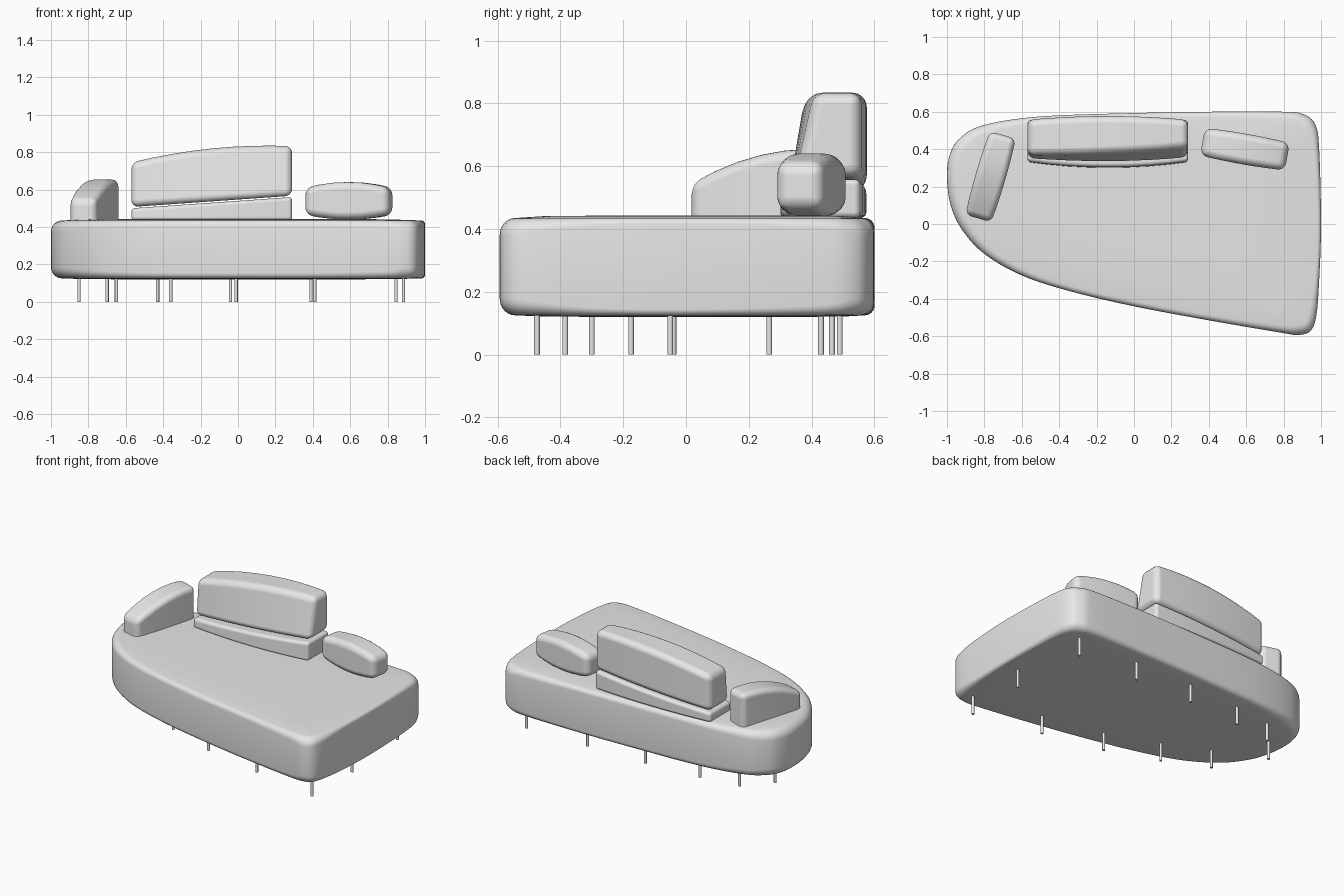
import bpy, bmesh, math
from mathutils import Vector

if "Cube" in bpy.data.objects:
    bpy.data.objects.remove(bpy.data.objects["Cube"], do_unlink=True)

grey = bpy.data.materials.new("light_grey_fabric")
grey.use_nodes = True
grey.diffuse_color = (0.8, 0.8, 0.8, 1)
grey.node_tree.nodes["Principled BSDF"].inputs["Base Color"].default_value = (0.8, 0.8, 0.8, 1)


def finish(name, bm, bevel=0):
    bmesh.ops.recalc_face_normals(bm, faces=bm.faces)
    mesh = bpy.data.meshes.new(name)
    bm.to_mesh(mesh)
    bm.free()
    mesh.materials.append(grey)
    obj = bpy.data.objects.new(name, mesh)
    bpy.context.collection.objects.link(obj)
    mesh.shade_smooth()
    if bevel:
        mod = obj.modifiers.new("soft_edges", "BEVEL")
        mod.width = bevel
        mod.segments = 5
        mod.limit_method = 'ANGLE'
        mod.angle_limit = math.radians(40)
        mod.use_clamp_overlap = False
        mod.harden_normals = True
    return obj


def loft(bm, rings):
    """Skin closed rings and cap both ends."""
    rows = [[bm.verts.new(p) for p in ring] for ring in rings]
    n = len(rows[0])
    for a, b in zip(rows, rows[1:]):
        for i in range(n):
            j = (i + 1) % n
            bm.faces.new((a[i], a[j], b[j], b[i]))
    bm.faces.new(rows[0])
    bm.faces.new(rows[-1])


def smooth_loop(points, steps):
    """Closed Catmull-Rom curve through the points."""
    pts = [Vector(p) for p in points]
    n, out = len(pts), []
    for i in range(n):
        a, b, c, d = (pts[(i + k) % n] for k in (-1, 0, 1, 2))
        for s in range(steps):
            t = s / steps
            out.append(0.5 * (2 * b + (c - a) * t + (2 * a - 5 * b + 4 * c - d) * t * t
                              + (3 * b - a - 3 * c + d) * t ** 3))
    return out


# Seat base: plan outline as x, y and edge rounding
plan = [(1, 0, .02), (.99, .4, .03), (.97, .53, .05), (.91, .585, .055), (.8, .6, .04),
        (.4, .6, .03), (0, .593, .03), (-.5, .575, .035), (-.8, .53, .05), (-.93, .46, .06),
        (-.985, .37, .06), (-1, .25, .06), (-.98, .1, .06), (-.92, -.03, .055),
        (-.8, -.16, .045), (-.6, -.275, .035), (-.34, -.36, .03), (0, -.44, .03),
        (.4, -.515, .03), (.78, -.58, .04), (.88, -.593, .055), (.945, -.57, .055),
        (.975, -.49, .045), (.99, -.3, .025)]
loop = smooth_loop(plan, 5)
count = len(loop)
normals = []
for i in range(count):
    d = loop[(i + 1) % count] - loop[i - 1]
    normals.append(Vector((-d.y, d.x)).normalized())


def seat_ring(angle, top):
    ring = []
    for p, n in zip(loop, normals):
        q = p.xy + n * p.z * (1 - math.cos(angle))
        drop = p.z * (1 - math.sin(angle))
        ring.append((q.x, q.y, .435 - drop if top else .125 + drop))
    return ring


def inner_ring(scale, z):
    return [(p.x * scale, p.y * scale + .1 * (1 - scale), z) for p in loop]


angles = [math.pi / 2 * k / 6 for k in range(7)]
rings = [inner_ring(.5, .12), inner_ring(.8, .121)]
rings += [seat_ring(a, False) for a in reversed(angles)]
rings += [seat_ring(a, True) for a in angles]
rings += [inner_ring(.8, .441), inner_ring(.5, .443)]
bm = bmesh.new()
loft(bm, rings)
finish("seat_base", bm)


# Cushions: a bar whose section changes along its length, t from -1 to 1
def cushion(name, length, section, bevel, location=(0, 0), turn=0, steps=8):
    rings = []
    for i in range(steps + 1):
        t = 2 * i / steps - 1
        low_front, high_front, back, bottom, top = section(t)
        x = t * length / 2
        rings.append([(x, low_front, bottom), (x, back, bottom),
                      (x, back, top), (x, high_front, top)])
    bm = bmesh.new()
    loft(bm, rings)
    obj = finish(name, bm, bevel)
    obj.location = (*location, 0)
    obj.rotation_euler.z = math.radians(turn)


cushion("backrest_lower", .86, lambda t: (
    .3 + .03 * t * t, .305 + .03 * t * t, .575 - .02 * t * t, .435, .53 + .03 * t),
    .02, (-.14, 0))
cushion("backrest_upper", .86, lambda t: (
    .33 + .02 * t * t, .38 + .02 * t + .01 * t * t, .577 - .02 * t * t,
    .537 + .03 * t, .835 - .09 * ((.7 - t) / 1.7) ** 2), .038, (-.14, 0))
cushion("left_armrest", .46, lambda t: (
    -.082 + .008 * t * t, -.082 + .008 * t * t, .082 - .008 * t * t,
    .44 + .025 * t * t, .64 - .03 * t * t), .04, (.593, .4), -10, 6)
cushion("right_armrest", .465, lambda t: (
    -.08 + .008 * t * t, -.08 + .008 * t * t, .08 - .008 * t * t,
    .4, .655 - .11 * ((.7 - t) / 1.7) ** 2), .035, (-.767, .253), 73.6, 6)

# Thin round legs around the rim
legs = [(.845, .49), (.39, .49), (-.04, .49), (-.43, .465), (-.7, .43), (-.85, .265),
        (-.65, -.04), (-.36, -.175), (-.01, -.3), (.41, -.385), (.885, -.475), (.885, -.05)]
for number, (x, y) in enumerate(legs, 1):
    bm = bmesh.new()
    bmesh.ops.create_cone(bm, cap_ends=True, segments=16, radius1=.009, radius2=.009, depth=.13)
    bmesh.ops.translate(bm, verts=bm.verts, vec=(x, y, .065))
    leg = finish(f"leg_{number}", bm)
    bpy.ops.object.select_all(action='DESELECT')
    leg.select_set(True)
    bpy.context.view_layer.objects.active = leg
    bpy.ops.object.shade_smooth_by_angle()
